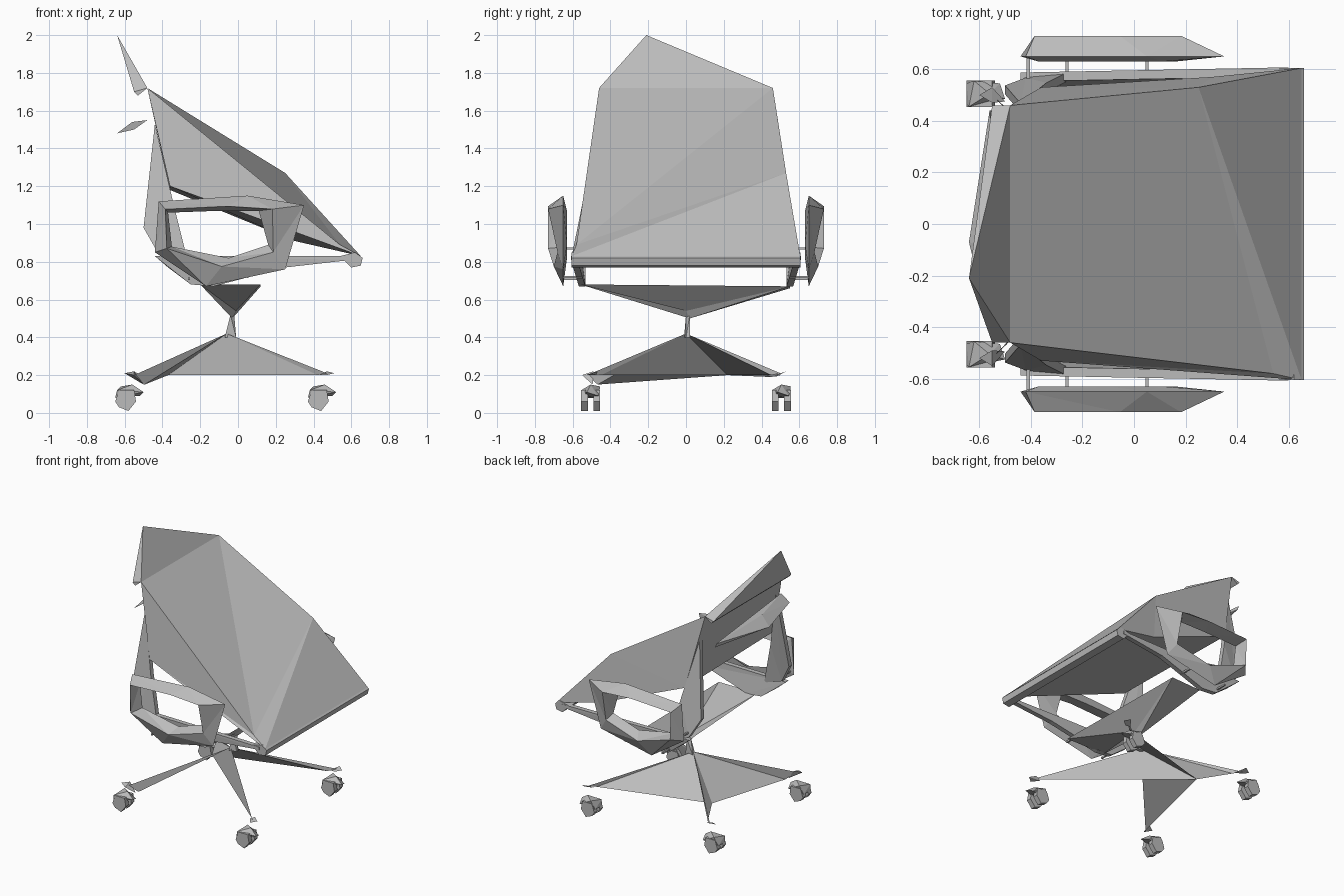
import bpy
import bmesh
from mathutils import Vector

default_cube = bpy.data.objects.get("Cube")
if default_cube:
    bpy.data.objects.remove(default_cube, do_unlink=True)

# One plain grey for the whole chair
grey = bpy.data.materials.new("plain grey")
grey.use_nodes = True
grey_value = (0.5, 0.5, 0.5, 1)
grey.diffuse_color = grey_value
grey.node_tree.nodes["Principled BSDF"].inputs["Base Color"].default_value = grey_value


def finish(name, bm):
    """Turn a bmesh into a flat shaded grey object."""
    bmesh.ops.recalc_face_normals(bm, faces=bm.faces)
    mesh = bpy.data.meshes.new(name)
    bm.to_mesh(mesh)
    bm.free()
    mesh.materials.append(grey)
    obj = bpy.data.objects.new(name, mesh)
    bpy.context.collection.objects.link(obj)


def hull(name, points):
    """Convex faceted solid around a few points."""
    bm = bmesh.new()
    for p in points:
        bm.verts.new(p)
    bmesh.ops.convex_hull(bm, input=bm.verts)
    loose = [v for v in bm.verts if not v.link_faces]
    bmesh.ops.delete(bm, geom=loose, context='VERTS')
    finish(name, bm)


def surface(name, points, faces):
    """Faceted sheet from named points; each face lists the point names."""
    bm = bmesh.new()
    verts = {key: bm.verts.new(p) for key, p in points.items()}
    for face in faces:
        bm.faces.new([verts[key] for key in face.split()])
    finish(name, bm)


def box(name, low, high):
    hull(name, [(x, y, z) for x in (low[0], high[0])
                for y in (low[1], high[1]) for z in (low[2], high[2])])


def panel(name, outline, thickness):
    """Upright plate: the outline holds x, y, z and is given width along y."""
    bm = bmesh.new()
    near = [bm.verts.new((x, y - thickness / 2, z)) for x, y, z in outline]
    far = [bm.verts.new((x, y + thickness / 2, z)) for x, y, z in outline]
    bm.faces.new(near)
    bm.faces.new(far)
    count = len(near)
    for i in range(count):
        j = (i + 1) % count
        bm.faces.new((near[i], near[j], far[j], far[i]))
    bmesh.ops.triangulate(bm, faces=bm.faces)
    finish(name, bm)


# Sloping back and seat shell
top_right, top_left = Vector((-.48, -.46, 1.72)), Vector((-.48, .46, 1.72))
surface("seat_shell",
        {"top_r": top_right, "top_l": top_left, "bend": (.25, .53, 1.27),
         "front_l": (.65, .605, .83), "front_r": (.65, -.605, .83),
         "dent": (.54, -.58, .89), "under_r": (-.36, -.53, 1.2),
         "under_l": (-.36, .53, 1.18), "sag": (.3, .57, .91)},
        ["top_r top_l dent", "top_l bend dent", "bend front_r dent", "bend front_l front_r",
         "top_r dent under_r", "dent front_r under_r",
         "top_l under_l bend", "under_l sag bend", "sag front_l bend",
         "under_r under_l sag", "under_r sag front_r", "sag front_l front_r",
         "top_r top_l under_l under_r"])

# Rounded front lip
hull("front_lip", [(x, y, z) for y in (-.605, .605) for x, z in
                   ((.54, .83), (.62, .85), (.66, .82), (.65, .78), (.6, .77))])

# Pointed headrest and the loose bar behind the back
hull("headrest", [top_right, top_left, (-.64, -.21, 2),
                  (-.55, -.46, 1.7), (-.55, .46, 1.7), (-.53, -.46, 1.68), (-.53, .46, 1.68)])
hull("back_bar", [(-.56, .44, 1.53), (-.55, .44, 1.5), (-.64, -.07, 1.48),
                  (-.48, -.44, 1.55), (-.55, -.44, 1.5), (-.56, -.1, 1.54)])

# Parts that repeat on both sides
arm_outer = [(-.44, .85), (-.42, 1.12), (.05, 1.15), (.35, 1.1), (.25, .76), (-.17, .67)]
arm_inner = [(-.35, .88), (-.37, 1.06), (-.1, 1.07), (.11, 1.07), (.16, .89), (-.05, .82)]
arm_peak = [.73, .73, .73, .73, .68, .7]

for side, label in ((1, "left"), (-1, "right")):
    # Leaning rear post
    panel(label + "_rear_post",
          [(-.44, side * .45, 1.53), (-.5, side * .52, .98), (-.42, side * .55, .84),
           (-.26, side * .57, .78), (-.34, side * .53, 1.1)], .035)

    # Seat rail
    panel(label + "_seat_rail",
          [(-.44, side * .57, .83), (.6, side * .59, .83), (.6, side * .59, .81),
           (.25, side * .58, .77), (-.13, side * .55, .67), (-.25, side * .55, .68),
           (-.37, side * .55, .77)], .035)

    # Armrest ring with a three sided section
    bm = bmesh.new()
    stations = []
    for (ox, oz), (ix, iz), peak in zip(arm_outer, arm_inner, arm_peak):
        ridge = (ox * .3 + ix * .7, side * peak, oz * .3 + iz * .7)
        stations.append([bm.verts.new(p) for p in
                         ((ox, side * .65, oz), ridge, (ix, side * .63, iz))])
    for i, here in enumerate(stations):
        there = stations[(i + 1) % len(stations)]
        for a in range(3):
            b = (a + 1) % 3
            bm.faces.new((here[a], here[b], there[b], there[a]))
    bmesh.ops.triangulate(bm, faces=bm.faces)
    finish(label + "_armrest", bm)

    # Thin pins joining the armrest to the frame
    for number, (x, z) in enumerate(((-.41, .87), (-.26, .71), (.05, .72))):
        box(f"{label}_arm_pin_{number}", (x - .006, side * .55, z - .006),
            (x + .006, side * .65, z + .006))

    # Casters: a small hood over two faceted wheels
    for x, end in ((-.59, "back"), (.43, "front")):
        y = side * .505
        hull(f"{end}_{label}_caster_hood",
             [(x - .05, y - .05, .12), (x - .03, y + .05, .14), (x + .03, y, .15),
              (x + .09, y - .02, .11), (x + .07, y + .04, .09),
              (x - .06, y + .04, .08), (x - .06, y - .04, .08)])
        for offset in (-.033, .033):
            hull(f"{end}_{label}_caster_wheel",
                 [(x + dx, y + offset + dy, z) for dy in (-.018, .018) for dx, z in
                  ((-.06, .06), (-.04, .12), (.04, .12), (.05, .06), (.01, .01), (-.04, .03))])

# Bow shaped seat plate
surface("seat_plate",
        {"front_r": (.12, -.56, .68), "back_r": (-.2, -.56, .68), "front_l": (.12, .55, .67),
         "back_l": (-.12, .55, .66), "middle": (-.01, 0, .54), "foot": (-.03, .02, .5)},
        ["front_r front_l middle", "front_r back_r middle", "back_r foot middle",
         "front_l back_l foot", "front_l foot middle"])

# Centre column, pinched at the top
hull("centre_column", [(-.07, -.01, .4), (-.07, .02, .4), (-.01, 0, .4), (-.01, .02, .4),
                       (-.04, 0, .52), (-.02, .02, .52)])

# Folded star base, every leg meeting at the same rear point
hub, rear = (-.06, 0, .42), (-.37, .22, .2)
tips = {"front_left": (.47, .5, .21), "front_right": (.47, -.5, .21),
        "back_right": (-.55, -.52, .2), "back_left": (-.55, .5, .2)}
for label, tip in tips.items():
    x, y, z = tip
    drop = .05 if label == "back_right" else .01
    surface(label + "_leg",
            {"hub": hub, "tip": tip, "rear": rear, "heel": (x * .9, y * .9, z - drop)},
            ["hub tip heel", "hub heel rear"])
    # Small claw at the end of the leg
    out = .04 if x > 0 else -.05
    hull(label + "_leg_tip", [(x + out, y, .21), (x, y + .03, .22), (x, y - .03, .2),
                              (x - out, y * .95, z - drop)])
